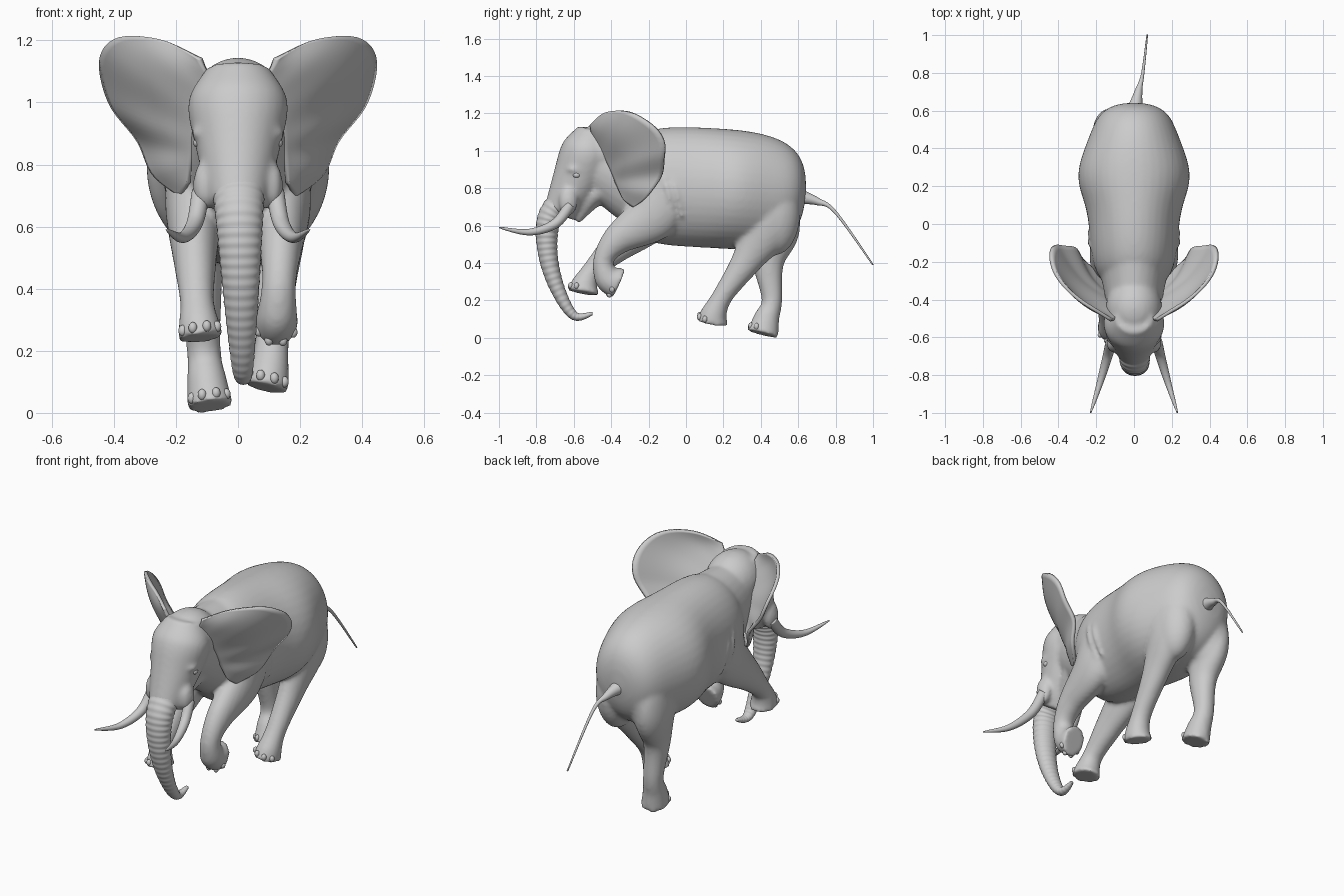
import bpy, bmesh, math
from mathutils import Vector, Matrix

cube = bpy.data.objects.get("Cube")
if cube:
    bpy.data.objects.remove(cube)

grey = (.6, .6, .6, 1)
hide = bpy.data.materials.new("hide grey")
hide.use_nodes = True
hide.diffuse_color = grey
hide.node_tree.nodes["Principled BSDF"].inputs["Base Color"].default_value = grey


def spline(points, t):
    """Smooth curve through numbers or vectors, with t from start to end."""
    last = len(points) - 1
    place = min(max(t, 0), 1) * last
    i = min(int(place), last - 1)
    f = place - i
    before, start, end, after = (points[min(max(i + step, 0), last)] for step in (-1, 0, 1, 2))
    leave, arrive = (end - before) / 2, (after - start) / 2
    ease = f * f * (3 - 2 * f)
    return start + (end - start) * ease + leave * (f * (1 - f) ** 2) - arrive * (f * f * (1 - f))


def through(*values):
    return lambda t: spline(values, t)


def side_path(x_start, x_end, *yz):
    """Path drawn in profile, drifting sideways from x_start to x_end."""
    last = len(yz) - 1
    return [Vector((x_start + (x_end - x_start) * i / last, y, z)) for i, (y, z) in enumerate(yz)]


def frame(path, t):
    step = .01
    along = (spline(path, t + step) - spline(path, t - step)).normalized()
    across = (Vector((1, 0, 0)) - along * along.x).normalized()
    return spline(path, t), along, across, along.cross(across)


def tube(bm, path, width, depth, rings=40, sides=28):
    """Closed tube along a path; width and depth are functions of t."""
    previous = None
    for i in range(rings):
        t = i / (rings - 1)
        centre, along, across, up = frame(path, t)
        ring = []
        for k in range(sides):
            angle = math.tau * k / sides
            offset = across * width(t) * math.cos(angle) + up * depth(t) * math.sin(angle)
            ring.append(bm.verts.new(centre + offset))
        if previous:
            for k in range(sides):
                bm.faces.new((previous[k - 1], previous[k], ring[k], ring[k - 1]))
        else:
            bm.faces.new(ring)
        previous = ring
    bm.faces.new(previous)


def blob(bm, centre, size):
    place = Matrix.Translation(centre) @ Matrix.Diagonal((*size, 1))
    bmesh.ops.create_uvsphere(bm, u_segments=24, v_segments=16, radius=1, matrix=place)


def finish(name, bm, mirror=False):
    bmesh.ops.recalc_face_normals(bm, faces=bm.faces)
    mesh = bpy.data.meshes.new(name)
    bm.to_mesh(mesh)
    bm.free()
    mesh.materials.append(hide)
    for face in mesh.polygons:
        face.use_smooth = True
    part = bpy.data.objects.new(name, mesh)
    bpy.context.collection.objects.link(part)
    if mirror:
        part.modifiers.new("Mirror", "MIRROR")
    return part


body = bmesh.new()
toenails = bmesh.new()


# Torso: a barrel, widest at the belly, with a sloping rump
def barrel(t, rear_power):
    power = rear_power if t > .5 else 4
    return math.sqrt(max(1 - abs(2 * t - 1) ** power, .01))


def barrel_width(t):
    belly = math.exp(-40 * (t - .6) ** 2)
    return barrel(t, 4) * (.235 + .06 * belly)


def barrel_depth(t):
    return .32 * barrel(t, 3)


tube(body, side_path(0, 0, (-.35, .82), (.15, .8), (.64, .76)), barrel_width, barrel_depth, 60, 40)

# Neck, skull, crown and lower jaw
tube(body, side_path(0, 0, (-.05, .81), (-.25, .86), (-.5, .95)),
     through(.22, .18, .13), through(.3, .26, .16))
tube(body, side_path(0, 0, (-.49, 1.11), (-.52, 1), (-.58, .85), (-.68, .67)),
     through(.1, .16, .135, .088), through(.09, .145, .135, .085))
blob(body, (0, -.45, .99), (.15, .17, .155))
tube(body, side_path(0, 0, (-.4, .83), (-.5, .75), (-.58, .62)),
     through(.12, .09, .02), through(.1, .06, .015))

# Legs: shared thickness from hip to sole, posed by their joints
leg_width = through(.08, .09, .068, .055, .065, .075)
leg_depth = through(.14, .14, .085, .055, .07, .087)


def leg(hip_x, foot_x, *joints):
    path = side_path(hip_x, foot_x, *joints)
    tube(body, path, leg_width, leg_depth)
    sole, along, across, toes = frame(path, 1)
    for turn in (-1, -.35, .35, 1):
        rim = across * leg_width(1) * math.sin(turn) + toes * leg_depth(1) * math.cos(turn)
        blob(toenails, sole - along * .025 + rim * .88, (.014, .014, .018))


# left front, right front, left hind, right hind
leg(.15, .12, (-.12, .8), (-.17, .66), (-.36, .53), (-.44, .42), (-.42, .32), (-.36, .29))
leg(-.15, -.12, (-.12, .8), (-.18, .66), (-.38, .48), (-.5, .36), (-.54, .29), (-.55, .24))
leg(.14, .09, (.43, .76), (.43, .6), (.33, .42), (.2, .23), (.15, .13), (.14, .08))
leg(-.14, -.09, (.44, .76), (.47, .58), (.44, .4), (.46, .2), (.43, .1), (.41, .02))

# Haunches, tusk sheaths, brows and shoulder folds
for side in (1, -1):
    blob(body, (side * .11, .47, .66), (.11, .14, .22))
    blob(body, (side * .11, -.63, .73), (.035, .05, .08))
    blob(body, (side * .12, -.59, .9), (.03, .05, .02))
    for back in (0, .045):
        fold = [Vector((side * x, y - back, z)) for x, y, z in ((.21, -.09, .9), (.23, -.05, .78), (.21, -.02, .64))]
        tube(body, fold, through(.008, .018, .008), through(.008, .016, .008))

# Fuse everything above into one soft skin
skin = finish("body", body)
fuse = skin.modifiers.new("Fuse", "REMESH")
fuse.mode = 'VOXEL'
fuse.voxel_size = .011
fuse.use_smooth_shade = True
soften = skin.modifiers.new("Soften", "SMOOTH")
soften.iterations = 10
finish("toenails", toenails)


# Trunk with ring wrinkles
def trunk_width(t):
    wrinkle = 1 + .02 * math.sin(math.tau * 30 * t)
    return wrinkle * (.01 + .077 * (1 - t ** 1.3))


bm = bmesh.new()
tube(bm, side_path(0, .02, (-.63, .77), (-.73, .64), (-.74, .46), (-.69, .27), (-.6, .12), (-.5, .13)),
     trunk_width, lambda t: trunk_width(t) * .83, 200)
finish("trunk", bm)


# Tusks
def tusk_radius(t):
    return .003 + .026 * (1 - t * t)


bm = bmesh.new()
tusk = [Vector(p) for p in ((.12, -.62, .71), (.14, -.7, .61), (.18, -.84, .565), (.23, -1, .59))]
tube(bm, tusk, tusk_radius, tusk_radius)
finish("tusks", bm, mirror=True)


# Tail, flaring into the rump
def tail_radius(t):
    return .004 + .012 * (1 - t) + .045 * (1 - t) ** 4


bm = bmesh.new()
tube(bm, side_path(0, .07, (.58, .76), (.7, .73), (.8, .67), (1, .39)), tail_radius, tail_radius)
finish("tail", bm)

# Ears: a sheet from root to rim, cupped forward and rippled at the edge
top, bottom = Vector((.1, -.5, 1.1)), Vector((.16, -.33, .74))
rim = [Vector(p) for p in ((.12, -.51, 1.14), (.24, -.43, 1.2), (.38, -.32, 1.21), (.44, -.18, 1.14),
                           (.41, -.11, 1), (.32, -.13, .88), (.27, -.19, .77), (.18, -.28, .7))]
bm = bmesh.new()
rows, columns = 40, 16
previous = None
for i in range(rows):
    u = i / (rows - 1)
    arch = math.sin(math.pi * u)
    row = []
    for j in range(columns):
        v = j / (columns - 1)
        cup = Vector((.02, -.035, 0)) * arch * math.sin(math.pi * v)
        ripple = Vector((0, .008, 0)) * arch * v * math.sin(28 * u)
        row.append(bm.verts.new(top.lerp(bottom, u).lerp(spline(rim, u), v) + cup + ripple))
    if previous:
        for j in range(1, columns):
            bm.faces.new((previous[j - 1], previous[j], row[j], row[j - 1]))
    previous = row
ears = finish("ears", bm, mirror=True)
flesh = ears.modifiers.new("Thickness", "SOLIDIFY")
flesh.thickness = .018
flesh.offset = 0

# Eyes
bm = bmesh.new()
blob(bm, (.13, -.585, .87), (.014, .02, .015))
finish("eyes", bm, mirror=True)
